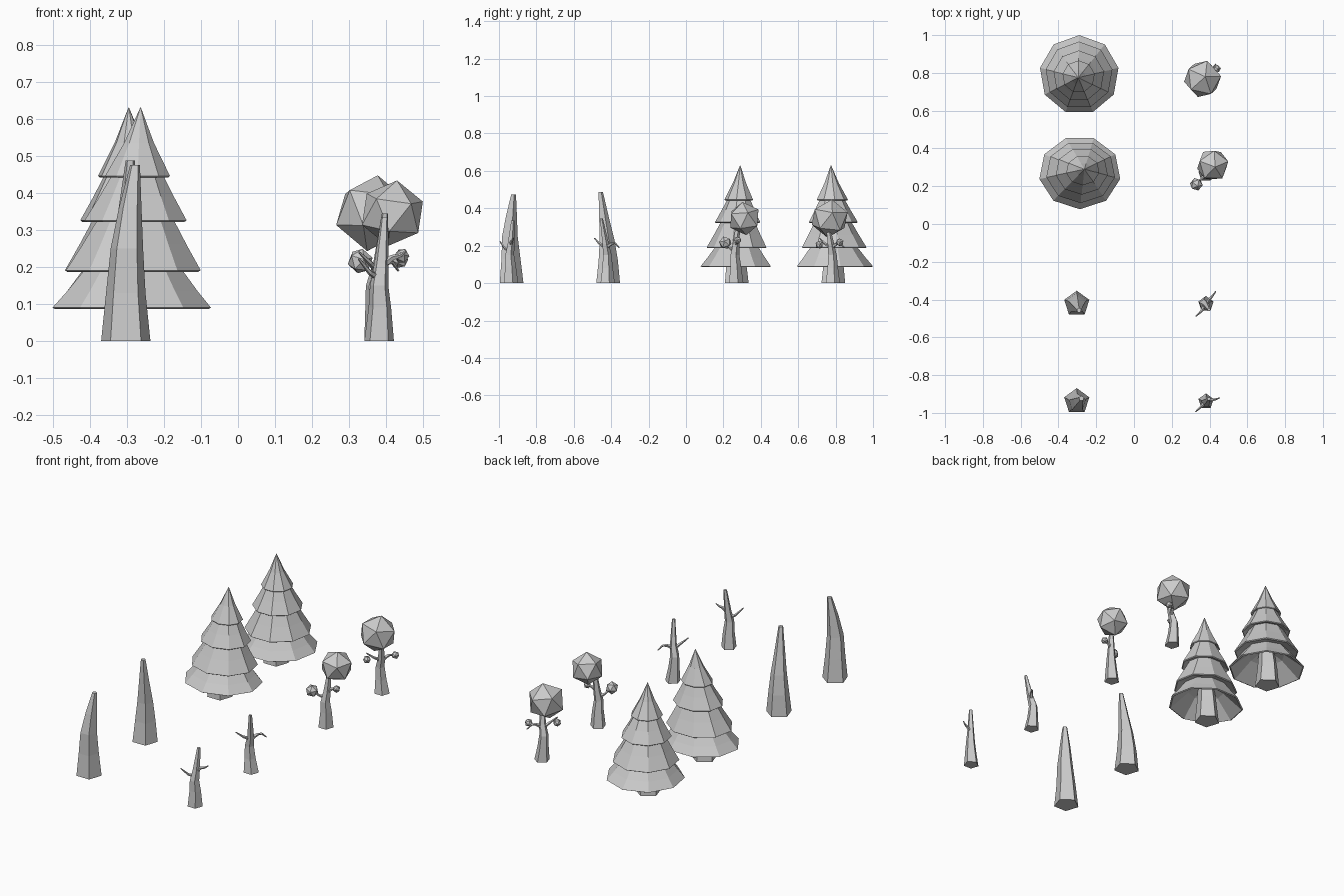
import bpy, bmesh, math
from mathutils import Vector, Euler

if "Cube" in bpy.data.objects:
    bpy.data.objects.remove(bpy.data.objects["Cube"])


def finish(bm, name):
    bmesh.ops.recalc_face_normals(bm, faces=bm.faces)
    me = bpy.data.meshes.new(name)
    bm.to_mesh(me)
    bm.free()
    ob = bpy.data.objects.new(name, me)
    bpy.context.collection.objects.link(ob)
    return ob


def skin(bm, rings):
    """Bridge consecutive rings of points and cap both ends."""
    vs = [[bm.verts.new(p) for p in r] for r in rings]
    n = len(vs[0])
    for a, b in zip(vs, vs[1:]):
        for i in range(n):
            j = (i + 1) % n
            bm.faces.new((a[i], a[j], b[j], b[i]))
    bm.faces.new(vs[0])
    bm.faces.new(vs[-1])


def angles(n, phase=math.pi / 2):
    return [phase + 2 * math.pi * i / n for i in range(n)]


def add_trunk(bm, base, path):
    """Five-sided trunk: path rows are dx, dy, z, radius."""
    skin(bm, [[(base[0] + dx + r * math.cos(a), base[1] + dy + r * math.sin(a), z)
               for a in angles(5)] for dx, dy, z, r in path])


def add_branch(bm, base, pts, r0=0.011, r1=0.003):
    """Tapered five-sided branch following a few points."""
    pts = [Vector((base[0], base[1], 0)) + Vector(p) for p in pts]
    rings = []
    for i, p in enumerate(pts):
        d = pts[min(i + 1, len(pts) - 1)] - pts[max(i - 1, 0)]
        q = d.to_track_quat('Z', 'Y')
        r = r0 + (r1 - r0) * i / (len(pts) - 1)
        rings.append([p + q @ Vector((r * math.cos(a), r * math.sin(a), 0)) for a in angles(5)])
    skin(bm, rings)


def foliage_ball(name, loc, r, tilt):
    bm = bmesh.new()
    bmesh.ops.create_icosphere(bm, subdivisions=1, radius=r)
    ob = finish(bm, name)
    ob.location = loc
    ob.rotation_euler = Euler(tilt)


def pine_crown(name, low, high, sx, sy, phase):
    """Four stacked nine-sided skirts with recessed undersides, ending in a tip."""
    prof = [(0.05, 0.20), (0.10, 0.175), (0.205, 0.086), (0.213, 0.09), (0.175, 0.135), (0.125, 0.20),
            (0.175, 0.187), (0.181, 0.191), (0.14, 0.26), (0.098, 0.335),
            (0.132, 0.322), (0.137, 0.326), (0.10, 0.39), (0.065, 0.455),
            (0.083, 0.442), (0.087, 0.446), (0.040, 0.535), (0.001, 0.63)]
    bm = bmesh.new()
    rings = []
    for r, z in prof:
        t = max(0, (z - 0.09) / 0.54)
        cx = low[0] + (high[0] - low[0]) * t
        cy = low[1] + (high[1] - low[1]) * t
        rings.append([(cx + sx * r * math.cos(a), cy + sy * r * math.sin(a), z)
                      for a in angles(9, phase)])
    skin(bm, rings)
    finish(bm, name)


# Trunk paths: two large and two small variants
big = {
    'a': [(0, 0, 0, .07), (0, -.002, .13, .056), (.003, -.007, .25, .046),
          (.012, .003, .36, .032), (.025, .016, .475, .014)],
    'b': [(0, 0, 0, .07), (0, .002, .12, .057), (.003, -.003, .23, .044),
          (.007, -.018, .35, .029), (.012, -.034, .487, .013)]}
small = {
    'a': [(0, 0, 0, .042), (.002, -.002, .09, .032), (.0, -.006, .15, .026),
          (.006, .002, .21, .020), (.015, .013, .335, .010)],
    'b': [(0, 0, 0, .042), (-.008, .001, .08, .031), (-.012, .0, .15, .025),
          (.002, -.008, .21, .019), (.016, -.03, .345, .009)]}
branches = {
    'a': [[(0, 0, .17), (-.025, -.028, .185), (-.055, -.055, .222)],
          [(.003, 0, .20), (.035, .008, .225), (.055, .012, .230), (.072, .018, .242)]],
    'b': [[(-.004, -.004, .19), (-.025, -.04, .212), (-.054, -.066, .24)],
          [(0, -.006, .19), (.022, .028, .213), (.036, .045, .213), (.052, .066, .19)]]}

bare_y = {'a': -0.939, 'b': -0.423}
SHIFT = 1.204  # leafy copies stand behind the bare ones

for k, y in bare_y.items():
    for kind, yy in (('bare', y), ('leafy', y + SHIFT)):
        # Large trunk
        bm = bmesh.new()
        add_trunk(bm, (-.303, yy), big[k])
        finish(bm, f'{kind}_pine_trunk_{k}')
        # Small trunk with its two branches
        bm = bmesh.new()
        add_trunk(bm, (.381, yy), small[k])
        for br in branches[k]:
            add_branch(bm, (.381, yy), br)
        finish(bm, f'{kind}_small_trunk_{k}')

# Pine crowns
pine_crown('pine_crown_a', (-.287, .272), (-.263, .29), 1.02, .91, math.radians(70))
pine_crown('pine_crown_b', (-.29, .79), (-.295, .775), .99, .985, math.radians(90))

# Round crowns and small leaf balls
foliage_ball('round_crown_a', (.417, .312, .345), .09, (.15, .1, .3))
foliage_ball('leaf_ball_a1', (.33, .21, .216), .035, (.3, .2, 0))
foliage_ball('leaf_ball_a2', (.442, .276, .23), .021, (.2, .5, 0))
foliage_ball('round_crown_b', (.363, .768, .345), .104, (-.1, .15, .1))
foliage_ball('leaf_ball_b1', (.332, .712, .205), .022, (.3, .2, .4))
foliage_ball('leaf_ball_b2', (.438, .822, .218), .022, (.1, .4, .2))
